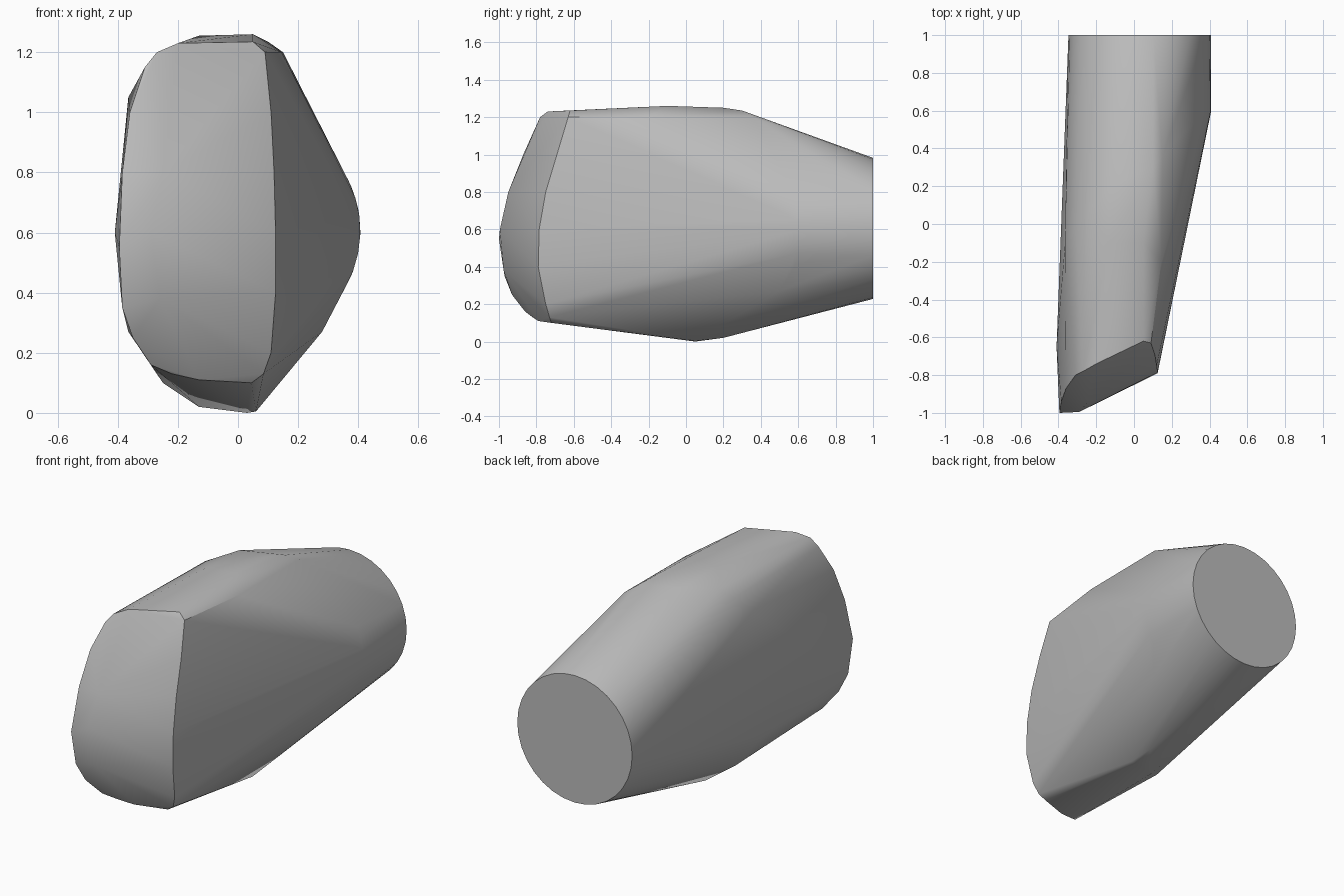
import bpy, bmesh, math

# One neutral grey for the whole body
grey = bpy.data.materials.new("neutral_grey")
grey.diffuse_color = (0.5, 0.5, 0.5, 1)

CX, CZ, R = 0.03, 0.605, 0.377


def arc(y, a0, a1, n):
    """Points on the round neck section at depth y."""
    out = []
    for i in range(n):
        a = math.radians(a0 + (a1 - a0) * i / (n - 1))
        out.append((CX + R * math.cos(a), y, CZ + R * math.sin(a)))
    return out


# Slanted front face: right rim, left rim and its slight bulge
right_rim = [(0.05, -0.62, 1.235), (0.09, -0.63, 1.2), (0.11, -0.69, 1.0),
             (0.12, -0.75, 0.8), (0.125, -0.785, 0.6), (0.125, -0.79, 0.4),
             (0.11, -0.75, 0.2), (0.085, -0.73, 0.13), (0.045, -0.72, 0.10)]
left_rim = [(-0.2, -0.74, 1.23), (-0.27, -0.78, 1.2), (-0.31, -0.8, 1.15),
            (-0.36, -0.87, 1.0), (-0.385, -0.94, 0.8), (-0.395, -1.0, 0.55),
            (-0.385, -0.97, 0.35), (-0.35, -0.93, 0.25), (-0.29, -0.86, 0.16),
            (-0.22, -0.82, 0.13), (-0.13, -0.79, 0.11)]
bulge = [(-0.29, -0.995, 0.6), (-0.25, -0.95, 0.8), (-0.26, -0.975, 0.38)]

# Widest part of the body: upper and lower shoulders, left flank
upper = [(-0.13, -0.1, 1.255), (0.05, -0.1, 1.26), (0.05, 0.2, 1.25),
         (0.1, 0.3, 1.235), (0.15, 0.36, 1.2), (0.145, -0.2, 1.2),
         (-0.13, 0.2, 1.24), (-0.25, 0.05, 1.2), (-0.31, 0.0, 1.15),
         (-0.365, -0.1, 1.05)]
lower = [(0.06, 0.05, 0.005), (0.03, 0.05, 0.0), (0.05, 0.2, 0.02),
         (-0.13, 0.0, 0.02), (-0.25, -0.1, 0.1), (-0.365, -0.2, 0.27),
         (0.28, 0.5, 0.27)]
flank = [(-0.41, -0.65, 0.6)]

# Round neck: full circle at the back, partial arc further forward
neck = arc(1.0, 0, 348.75, 32) + arc(0.59, -30, 26, 7)

# Stretch one convex skin over all the sections
bm = bmesh.new()
for p in right_rim + left_rim + bulge + upper + lower + flank + neck:
    bm.verts.new(p)
bmesh.ops.convex_hull(bm, input=bm.verts[:])
bmesh.ops.delete(bm, geom=[v for v in bm.verts if not v.link_faces], context='VERTS')
bmesh.ops.dissolve_limit(bm, angle_limit=math.radians(0.5),
                         verts=bm.verts[:], edges=bm.edges[:])
bmesh.ops.recalc_face_normals(bm, faces=bm.faces[:])
mesh = bpy.data.meshes.new("body")
bm.to_mesh(mesh)
bm.free()
mesh.materials.append(grey)
body = bpy.data.objects.new("body", mesh)
bpy.context.collection.objects.link(body)

# Smooth rounded sides, crisp rims
bpy.context.view_layer.objects.active = body
body.select_set(True)
bpy.ops.object.shade_smooth_by_angle(angle=math.radians(30))
